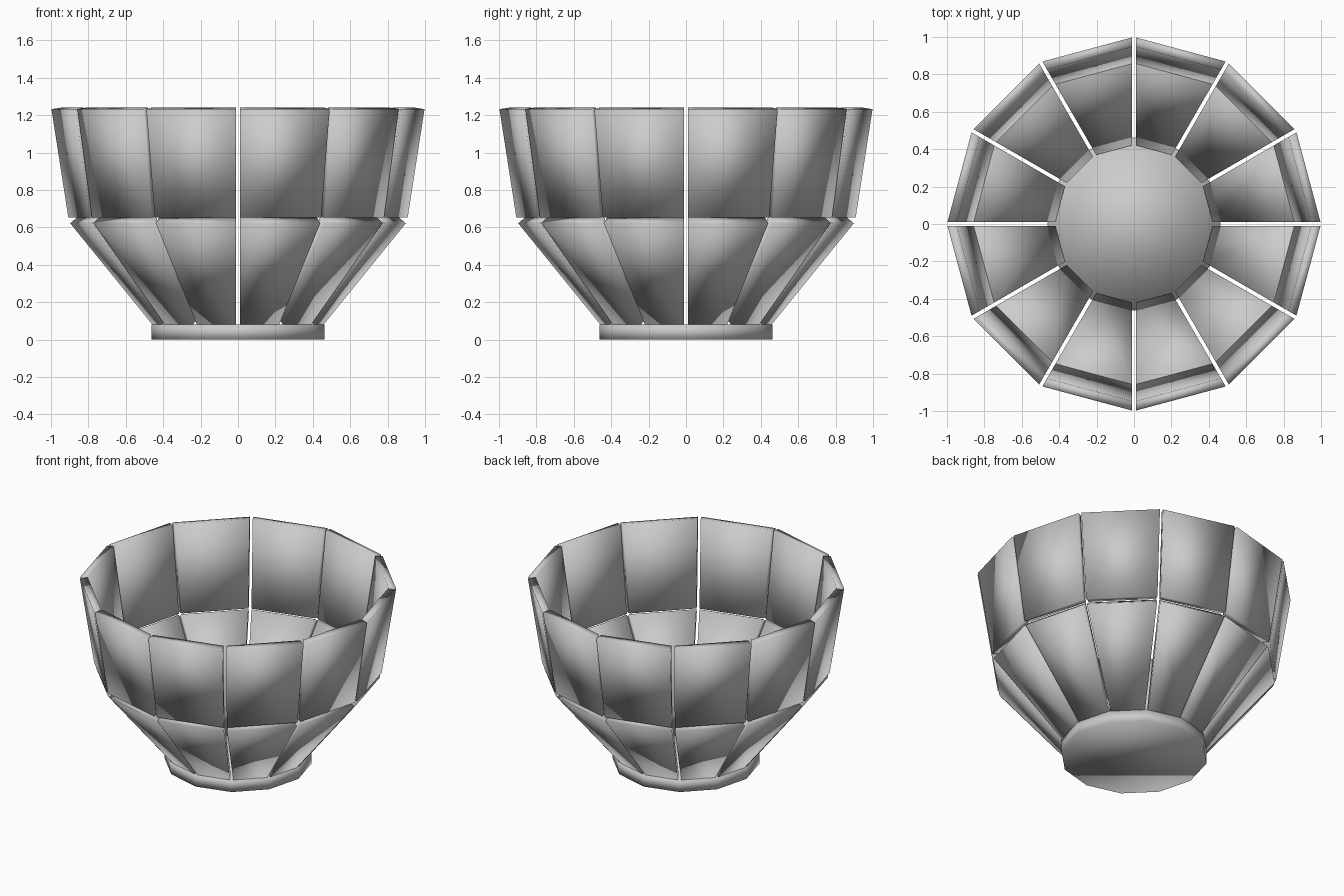
import bpy, bmesh
from math import sin, cos, tan, pi, radians

if "Cube" in bpy.data.objects:
    bpy.data.objects.remove(bpy.data.objects["Cube"])

SIDES = 12
HALF = pi / SIDES      # half the angle of one segment
GAP = 0.01             # half the slit between neighbouring panels


def make_object(name, bm):
    bmesh.ops.recalc_face_normals(bm, faces=bm.faces)
    for f in bm.faces:
        f.smooth = True
    mesh = bpy.data.meshes.new(name)
    bm.to_mesh(mesh)
    bm.free()
    ob = bpy.data.objects.new(name, mesh)
    bpy.context.collection.objects.link(ob)
    return ob


def panel_ring(name, profile):
    """Ring of flat mitred slabs; profile is (corner radius, z) around the section."""
    bm = bmesh.new()
    for i in range(SIDES):
        a = (2 * i + 1) * HALF
        ends = []
        for side in (-1, 1):
            loop = []
            for r, z in profile:
                d = r * cos(HALF)
                w = side * (d * tan(HALF) - GAP / cos(HALF))
                loop.append(bm.verts.new((d * cos(a) - w * sin(a),
                                          d * sin(a) + w * cos(a), z)))
            ends.append(loop)
        left, right = ends
        n = len(profile)
        bm.faces.new(left)
        bm.faces.new(right[::-1])
        for k in range(n):
            j = (k + 1) % n
            bm.faces.new((left[k], right[k], right[j], left[j]))
    return make_object(name, bm)


# Upper, nearly upright panels
panel_ring("upper_panels", [(1.0, 1.232), (0.91, 0.653), (0.86, 0.66), (0.95, 1.24)])

# Lower, flared panels
panel_ring("lower_panels", [(0.90, 0.622), (0.462, 0.082), (0.423, 0.113), (0.862, 0.654)])

# Twelve-sided foot
bm = bmesh.new()
bmesh.ops.create_cone(bm, cap_ends=True, segments=SIDES, radius1=0.463,
                      radius2=0.463, depth=0.082)
bmesh.ops.translate(bm, verts=bm.verts, vec=(0, 0, 0.041))
foot = make_object("foot", bm)
